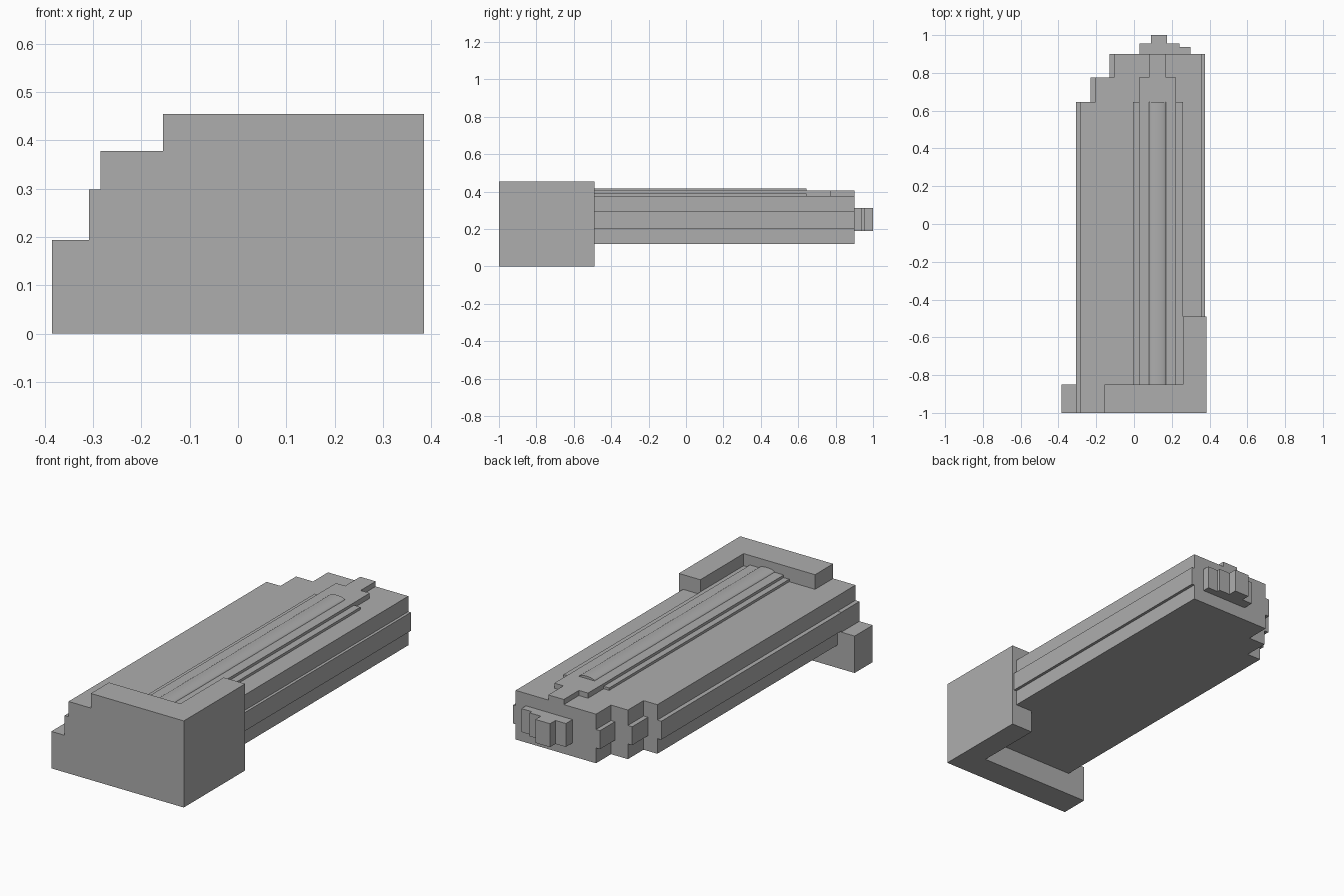
import bpy, bmesh, math
from mathutils import Vector

cube = bpy.data.objects.get("Cube")
if cube:
    bpy.data.objects.remove(cube, do_unlink=True)

grey = bpy.data.materials.new("plain grey")
grey.use_nodes = True
colour = (0.42, 0.42, 0.42, 1)
grey.diffuse_color = colour
grey.node_tree.nodes["Principled BSDF"].inputs["Base Color"].default_value = colour


def prism(name, points, offset):
    """Extrude a flat outline along the offset into a closed solid."""
    mesh = bpy.data.meshes.new(name)
    bm = bmesh.new()
    face = bm.faces.new([bm.verts.new(p) for p in points])
    grown = bmesh.ops.extrude_face_region(bm, geom=[face])["geom"]
    verts = [v for v in grown if isinstance(v, bmesh.types.BMVert)]
    bmesh.ops.translate(bm, verts=verts, vec=Vector(offset))
    bmesh.ops.recalc_face_normals(bm, faces=bm.faces)
    bm.to_mesh(mesh)
    bm.free()
    mesh.materials.append(grey)
    obj = bpy.data.objects.new(name, mesh)
    bpy.context.collection.objects.link(obj)
    return obj


def plan(name, outline, z0, z1):
    return prism(name, [(x, y, z0) for x, y in outline], (0, 0, z1 - z0))


def profile(name, outline, y0, y1):
    return prism(name, [(x, y0, z) for x, z in outline], (0, y1 - y0, 0))


def box(name, x0, x1, y0, y1, z0, z1):
    return plan(name, [(x0, y0), (x1, y0), (x1, y1), (x0, y1)], z0, z1)


SEAT, TAIL = -0.85, 0.9


def stepped_body(name, left, right, z0, z1):
    """Long slab whose back corner steps in twice on one side."""
    a, b, c = left
    plan(name, [(a, SEAT), (right, SEAT), (right, TAIL), (c, TAIL), (c, 0.775),
                (b, 0.775), (b, 0.645), (a, 0.645)], z0, z1)


# Main body in three layers, the middle one standing out as a side rib
stepped_body("body_lower", (-0.285, -0.205, -0.107), 0.36, 0.12, 0.2)
stepped_body("body_rib", (-0.308, -0.23, -0.13), 0.375, 0.2, 0.297)
stepped_body("body_upper", (-0.285, -0.205, -0.107), 0.36, 0.297, 0.378)

# Front housing: stepped front wall and a longer side block
profile("front_housing", [(-0.385, 0), (0.385, 0), (0.385, 0.455), (-0.155, 0.455),
                          (-0.155, 0.378), (-0.285, 0.378), (-0.285, 0.298),
                          (-0.308, 0.298), (-0.308, 0.194), (-0.385, 0.194)], -1, SEAT)
box("housing_side_block", 0.26, 0.385, SEAT, -0.49, 0, 0.455)

# Layered rail on the top
box("rail_base", -0.005, 0.26, SEAT, 0.645, 0.378, 0.391)
box("rail_plate", 0.027, 0.223, SEAT, 0.775, 0.378, 0.405)
box("rail_neck", 0.08, 0.17, 0.775, TAIL, 0.378, 0.405)
arch = [(0.125 - 0.045 * math.cos(math.pi * i / 16),
         0.404 + 0.014 * math.sin(math.pi * i / 16)) for i in range(17)]
ridge = profile("rail_ridge", arch, SEAT, 0.645)
bpy.context.view_layer.objects.active = ridge
ridge.select_set(True)
bpy.ops.object.shade_smooth_by_angle(angle=math.radians(35))

# Connector steps at the back
for name, x0, x1, depth in (("connector_right", 0.03, 0.09, 0.955),
                            ("connector_middle", 0.09, 0.175, 1.0),
                            ("connector_left", 0.175, 0.24, 0.955),
                            ("connector_edge", 0.24, 0.3, 0.938)):
    box(name, x0, x1, TAIL, depth, 0.19, 0.313)
